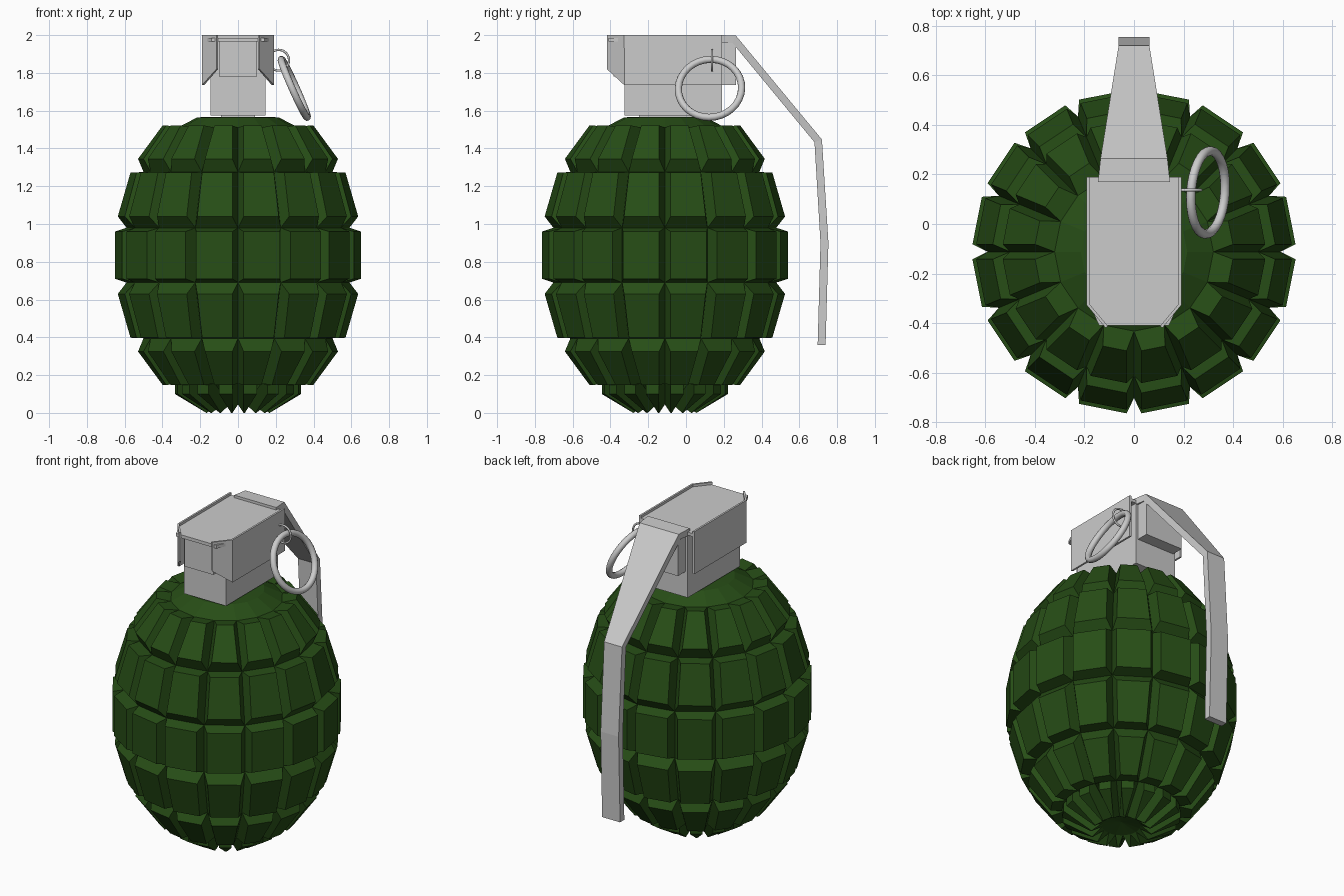
import bpy, bmesh, math
from mathutils import Vector

if "Cube" in bpy.data.objects:
    bpy.data.objects.remove(bpy.data.objects["Cube"])

CY = -0.112          # centre of the round body along y
N = 16               # blocks per row


def new_object(name, verts, faces):
    bm = bmesh.new()
    vs = [bm.verts.new(v) for v in verts]
    for f in faces:
        bm.faces.new([vs[i] for i in f])
    bmesh.ops.remove_doubles(bm, verts=bm.verts, dist=1e-5)
    bmesh.ops.recalc_face_normals(bm, faces=bm.faces)
    mesh = bpy.data.meshes.new(name)
    bm.to_mesh(mesh)
    bm.free()
    ob = bpy.data.objects.new(name, mesh)
    bpy.context.collection.objects.link(ob)
    return ob


def box(name, x, y0, y1, z0, z1):
    v = [(sx * x, y, z) for z in (z0, z1) for sx, y in ((-1, y0), (1, y0), (1, y1), (-1, y1))]
    f = [(0, 1, 2, 3), (4, 5, 6, 7)] + [(i, (i + 1) % 4, (i + 1) % 4 + 4, i + 4) for i in range(4)]
    return new_object(name, v, f)


def polar(r, a, z):
    return (r * math.cos(a), CY + r * math.sin(a), z)


# segmented body: groove rings and raised block faces between them
inner = [(0.32, 1.51), (0.50, 1.275), (0.59, 0.98), (0.59, 0.69), (0.50, 0.395), (0.32, 0.155), (0.11, 0.045)]
outer = [((0.40, 1.522), (0.53, 1.345)), ((0.57, 1.272), (0.637, 1.04)),
         ((0.652, 0.96), (0.652, 0.71)), ((0.637, 0.63), (0.57, 0.398)),
         ((0.53, 0.325), (0.40, 0.148)), ((0.335, 0.10), (0.17, 0.0))]
verts, faces = [], []
step = 2 * math.pi / N
for k in range(N):
    a0, a1 = k * step, (k + 1) * step
    for i, (t, b) in enumerate(outer):
        n = len(verts)
        for (r, z), s in ((inner[i], 0), (inner[i + 1], 0), (t, 0.03), (b, 0.03)):
            d = s / r
            verts += [polar(r, a0 + d, z), polar(r, a1 - d, z)]
        quads = [(4, 5, 7, 6), (0, 1, 5, 4), (2, 3, 7, 6), (0, 2, 6, 4), (1, 3, 7, 5)]
        # bottom row keeps a short upright step above its sloping face
        if i == 5:
            d = 0.03 / 0.335
            verts += [polar(0.335, a0 + d, 0.148), polar(0.335, a1 - d, 0.148)]
            quads = [(4, 5, 7, 6), (8, 9, 5, 4), (0, 1, 9, 8), (2, 3, 7, 6),
                     (0, 2, 6, 4, 8), (1, 3, 7, 5, 9)]
        faces += [tuple(n + j for j in q) for q in quads]
    # shoulder, top cap and bottom dimple
    n = len(verts)
    verts += [polar(0.32, a0, 1.51), polar(0.32, a1, 1.51), polar(0.215, a1, 1.565), polar(0.215, a0, 1.565),
              (0, CY, 1.567), polar(0.11, a0, 0.045), polar(0.11, a1, 0.045), (0, CY, 0.07)]
    faces += [(n, n + 1, n + 2, n + 3), (n + 3, n + 2, n + 4), (n + 5, n + 6, n + 7)]
body = new_object("body", verts, faces)
green = bpy.data.materials.new("green")
green.diffuse_color = (0.02, 0.075, 0.008, 1)
green.use_nodes = True
green.node_tree.nodes["Principled BSDF"].inputs["Base Color"].default_value = green.diffuse_color
body.data.materials.append(green)

# fuse housing
box("neck", 0.09, -0.25, 0.08, 1.55, 1.60)
box("fuse_housing", 0.145, -0.325, 0.19, 1.575, 1.97)
box("fuse_front", 0.10, -0.385, -0.3, 1.78, 1.965)
box("fuse_rear", 0.13, 0.1, 0.265, 1.735, 1.975)

# lever cover: top plate plus folded side skirts with chamfered front flaps
box("cover_plate", 0.18, -0.325, 0.19, 1.965, 1.985)
new_object("cover_nose",
           [(sx * x, y, z) for z in (1.965, 1.985) for sx, x, y in
            ((-1, 0.18, -0.325), (-1, 0.14, -0.41), (1, 0.14, -0.41), (1, 0.18, -0.325))],
           [(0, 1, 2, 3), (4, 5, 6, 7), (0, 1, 5, 4), (1, 2, 6, 5), (2, 3, 7, 6), (3, 0, 4, 7)])
for s, side in ((1, "right"), (-1, "left")):
    path = [(0.185, 0.19, 1.735), (0.185, -0.325, 1.735), (0.11, -0.415, 1.82)]
    v = [(s * x, y, z) for x, y, b in path for z in (b, 2.0)]
    skirt = new_object("cover_skirt_" + side, v, [(0, 1, 3, 2), (2, 3, 5, 4)])
    mod = skirt.modifiers.new("thickness", 'SOLIDIFY')
    mod.thickness = 0.012
    mod.offset = 0

# bent safety lever: centreline (y, z), half width, thickness normal
path = [(0.17, 1.98, 0.145, (0, 1)), (0.255, 1.978, 0.135, (0.45, 0.9)),
        (0.70, 1.44, 0.062, (0.95, 0.35)), (0.733, 0.90, 0.062, (1, 0)), (0.718, 0.36, 0.062, (1, 0))]
verts, faces = [], []
for y, z, w, nrm in path:
    o = Vector(nrm).normalized() * 0.021
    verts += [(-w, y - o.x, z - o.y), (w, y - o.x, z - o.y), (w, y + o.x, z + o.y), (-w, y + o.x, z + o.y)]
for i in range(len(path) - 1):
    faces += [(4 * i + j, 4 * i + (j + 1) % 4, 4 * i + 4 + (j + 1) % 4, 4 * i + 4 + j) for j in range(4)]
faces += [(0, 1, 2, 3), tuple(len(verts) - 4 + j for j in range(4))]
new_object("safety_lever", verts, faces)

# pull ring and the small pin loop holding it
for name, loc, rot, R, r in (
        ("pull_ring", (0.298, 0.127, 1.718), (0, math.radians(66), math.radians(-4)), 0.168, 0.019),
        ("pin_loop", (0.215, 0.137, 1.867), (math.pi / 2, 0, 0), 0.055, 0.006)):
    bpy.ops.mesh.primitive_torus_add(location=loc, rotation=rot, major_radius=R, minor_radius=r,
                                     major_segments=32, minor_segments=10)
    bpy.context.object.name = name
    bpy.ops.object.shade_smooth()
